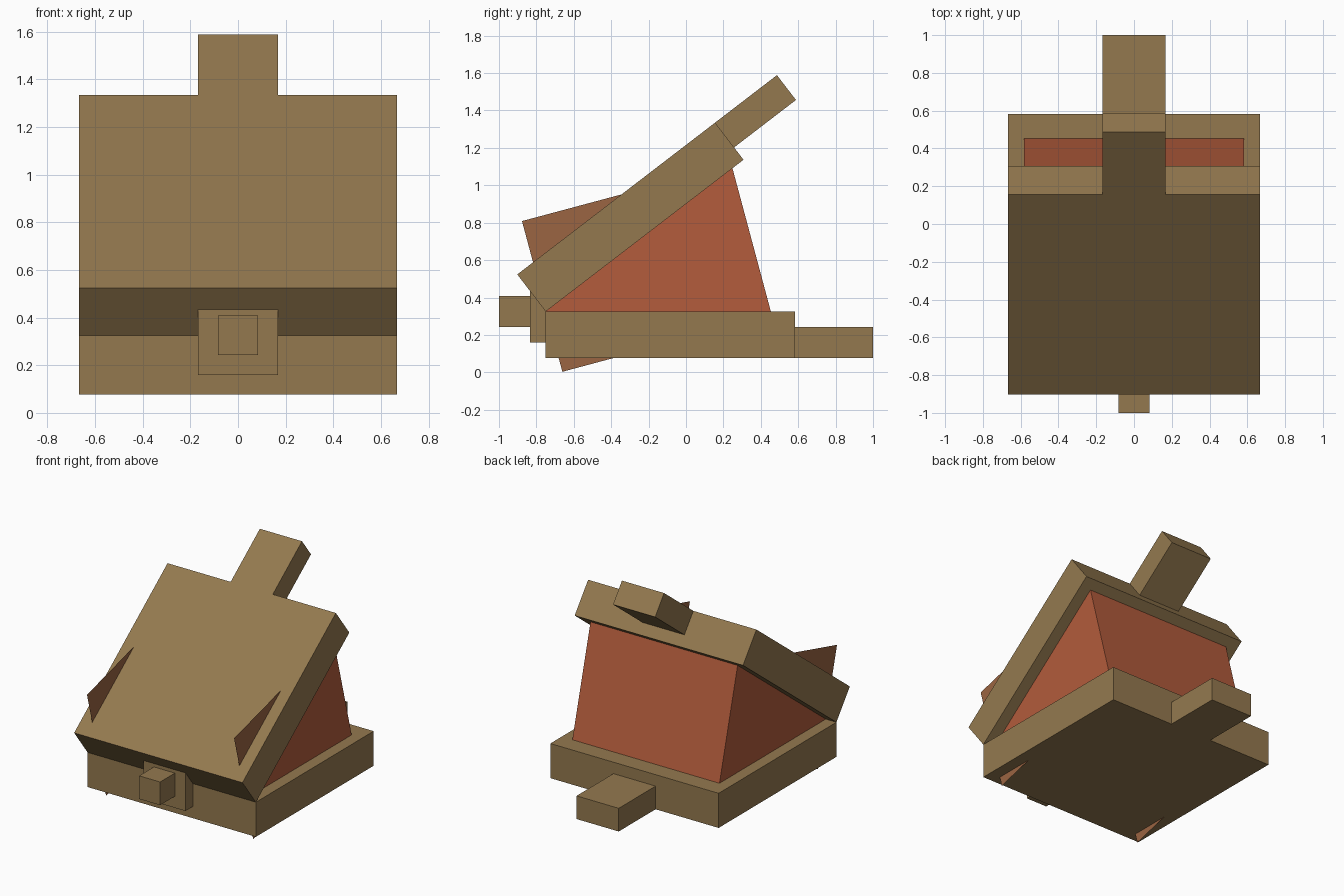
import bpy, bmesh, math
from mathutils import Matrix, Vector

cube = bpy.data.objects.get("Cube")
if cube:
    bpy.data.objects.remove(cube, do_unlink=True)


def material(name, srgb):
    lin = [((c / 255 + 0.055) / 1.055) ** 2.4 for c in srgb] + [1.0]
    m = bpy.data.materials.new(name)
    m.use_nodes = True
    m.diffuse_color = lin
    m.node_tree.nodes["Principled BSDF"].inputs["Base Color"].default_value = lin
    return m


wood = material("wood", (148, 121, 79))
leather = material("leather", (179, 92, 60))
brown = material("leather_edge", (155, 101, 66))


def finish(name, bm, *mats):
    mesh = bpy.data.meshes.new(name)
    bm.to_mesh(mesh)
    bm.free()
    for m in mats:
        mesh.materials.append(m)
    ob = bpy.data.objects.new(name, mesh)
    bpy.context.collection.objects.link(ob)
    return ob


def box_mesh(half_x, y0, y1, z0, z1, matrix):
    bm = bmesh.new()
    bmesh.ops.create_cube(bm, size=1)
    for v in bm.verts:
        v.co = matrix @ Vector((v.co.x * 2 * half_x,
                                y0 + (v.co.y + 0.5) * (y1 - y0),
                                z0 + (v.co.z + 0.5) * (z1 - z0)))
    return bm


def box(name, half_x, y0, y1, z0, z1, matrix=Matrix()):
    return finish(name, box_mesh(half_x, y0, y1, z0, z1, matrix), wood)


def tilt(y, z, degrees):
    return Matrix.Translation((0, y, z)) @ Matrix.Rotation(math.radians(degrees), 4, 'X')


# Lower board with its handle and the nozzle
box("lower_board", 0.667, -0.75, 0.583, 0.077, 0.325)
box("lower_handle", 0.167, 0.583, 1.0, 0.077, 0.243)
box("nozzle_base", 0.167, -0.833, -0.75, 0.16, 0.434)
box("nozzle", 0.083, -1.0, -0.833, 0.243, 0.409)

# Upper board and handle, hinged at the front edge
hinge = tilt(-0.75, 0.325, 37.5)
box("upper_board", 0.667, 0, 1.333, 0, 0.25, hinge)
box("upper_handle", 0.167, 1.333, 1.75, 0.083, 0.25, hinge)

# Leather: two thin side sheets and a back sheet, open elsewhere
frame = tilt(-0.661, 0.003, 15)
bm = box_mesh(0.583, 0, 1.16, 0, 0.834, frame)
bm.normal_update()
back = frame.to_3x3() @ Vector((0, 1, 0))
unwanted = [f for f in bm.faces if abs(f.normal.x) < 0.9 and f.normal.dot(back) < 0.9]
bmesh.ops.delete(bm, geom=unwanted, context='FACES')

# Side corners passing beyond the boards are browner
up = hinge.to_3x3() @ Vector((0, 0, 1))
mid = hinge @ Vector((0, 0, 0.125))
for co, no in ((mid, up), (Vector((0, 0, 0.2)), Vector((0, 0, -1)))):
    bmesh.ops.bisect_plane(bm, geom=bm.verts[:] + bm.edges[:] + bm.faces[:],
                           plane_co=co, plane_no=no)
    for f in bm.faces:
        if (f.calc_center_median() - co).dot(no) > 0:
            f.material_index = 1
finish("leather_sheets", bm, leather, brown)
